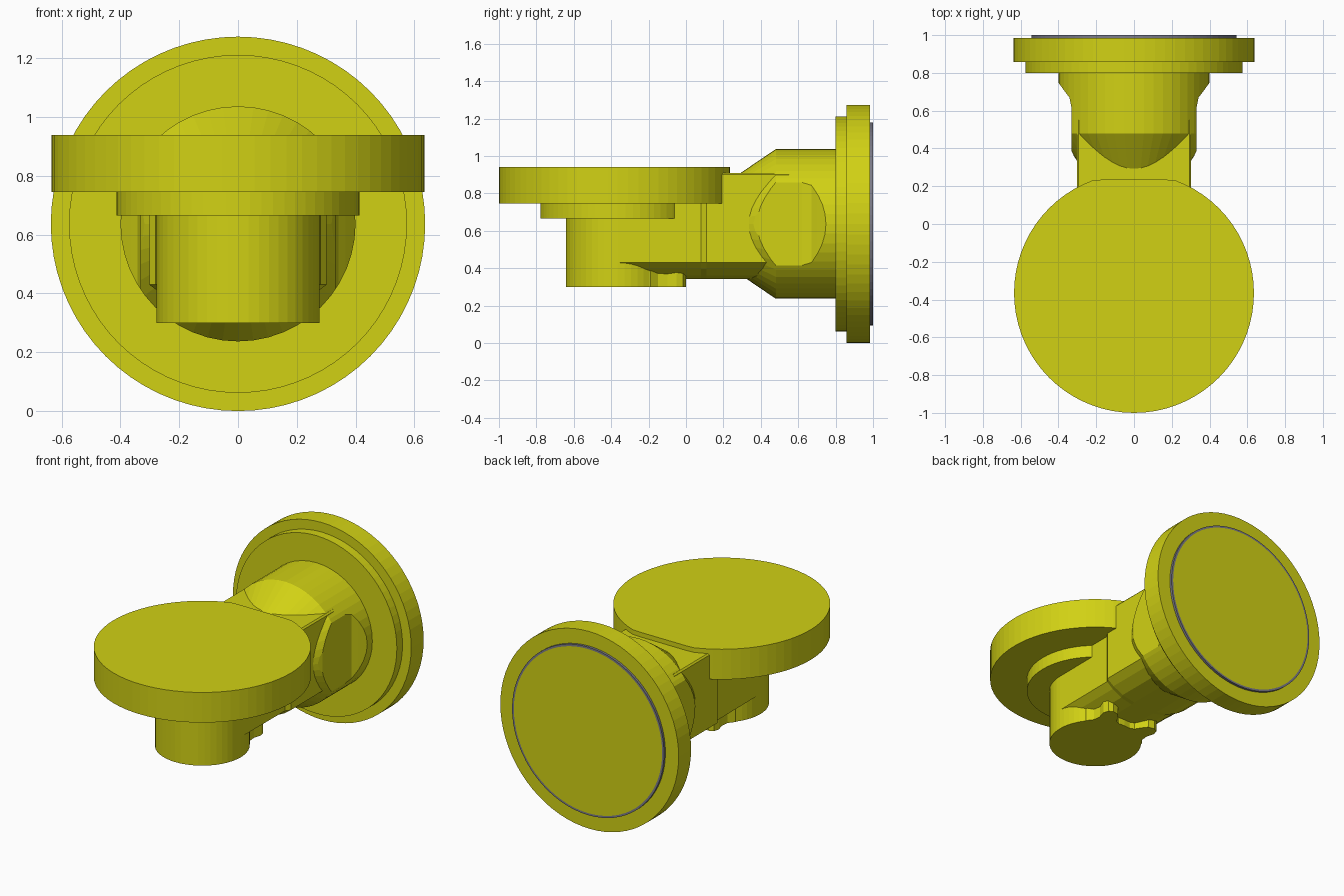
import bpy
import bmesh
import math
from mathutils import Vector

cube = bpy.data.objects.get("Cube")
if cube:
    bpy.data.objects.remove(cube, do_unlink=True)


def material(name, rgb):
    m = bpy.data.materials.new(name)
    m.use_nodes = True
    m.diffuse_color = (*rgb, 1)
    m.node_tree.nodes["Principled BSDF"].inputs["Base Color"].default_value = (*rgb, 1)
    return m


YELLOW = material("yellow", (0.64, 0.64, 0.007))
GREY = material("grey", (0.2, 0.2, 0.25))


def loft(name, rings, mats=(YELLOW,)):
    """Skin a row of equal-length point rings and cap both ends."""
    bm = bmesh.new()
    rows = [[bm.verts.new(p) for p in ring] for ring in rings]
    for a, b in zip(rows, rows[1:]):
        for i in range(len(a)):
            j = (i + 1) % len(a)
            bm.faces.new((a[i], a[j], b[j], b[i]))
    bm.faces.new(rows[0])
    bm.faces.new(rows[-1])
    bmesh.ops.recalc_face_normals(bm, faces=bm.faces)
    mesh = bpy.data.meshes.new(name)
    bm.to_mesh(mesh)
    bm.free()
    for m in mats:
        mesh.materials.append(m)
    obj = bpy.data.objects.new(name, mesh)
    bpy.context.collection.objects.link(obj)
    return obj


def circle(r, n):
    return [(r * math.cos(2 * math.pi * i / n), r * math.sin(2 * math.pi * i / n))
            for i in range(n)]


HEAD_Y = -0.365   # vertical axis of the front head
AXIS_Z = 0.637    # horizontal axis of the rear flange


def upright(name, r, z0, z1, n=64, y_max=1.0):
    return loft(name, [[(x, min(y + HEAD_Y, y_max), z) for x, y in circle(r, n)]
                       for z in (z0, z1)])


def turned(name, profile, n=64, mats=(YELLOW,)):
    """Revolve (y, radius) stations about the horizontal axis."""
    return loft(name, [[(x, y, z + AXIS_Z) for x, z in circle(r, n)]
                       for y, r in profile], mats)


def plan_prism(name, half, z0, z1):
    """Mirror a half outline in plan and extrude it upward."""
    outline = half + [(-x, y) for x, y in reversed(half) if x > 0]
    return loft(name, [[(x, y, z) for x, y in outline] for z in (z0, z1)])


# Front head: round cap with a chord at its back, collar and post
upright("head_cap", 0.635, 0.745, 0.94, 72, 0.235)
upright("head_collar", 0.413, 0.665, 0.75, 64)
upright("head_post", 0.277, 0.30, 0.67, 48)

# Twin rounded prongs under the head
prongs = [(0, -0.4), (0.22, -0.4), (0.22, -0.19), (0.19, -0.15), (0.185, -0.10),
          (0.2, -0.05), (0.19, -0.015), (0.16, 0), (0.12, -0.008), (0.095, -0.04),
          (0.07, -0.08), (0.03, -0.095), (0, -0.1)]
plan_prism("post_prongs", prongs, 0.30, 0.385)

# Connecting beam: flat top and sides, faceted round belly, slightly wider at the rear
section = [(0.97, 0.91), (1, 0.90), (1, 0.43), (0.84, 0.395), (0.6, 0.36), (0.3, 0.342)]
section += [(-x, z) for x, z in reversed(section)]
stations = [(HEAD_Y, 0.277), (0.08, 0.28), (0.11, 0.302), (0.55, 0.302)]
loft("connecting_beam", [[(x * w, y, z) for x, z in section] for y, w in stations])

# Rear barrel: tapered nose, with its sides milled flat
barrel = turned("rear_barrel", [(0.2, 0.21), (0.48, 0.4), (0.82, 0.4)], 48)
flats = [(0, 0.1), (0.3, 0.1), (0.305, 0.33), (0.332, 0.39), (0.332, 0.62), (0.342, 0.67),
         (0.365, 0.7), (0.405, 0.755), (0.45, 0.76), (0.45, 0.9), (0, 0.9)]
cutter = plan_prism("barrel_cutter", flats, 0.1, 1.2)
cutter.hide_render = True
trim = barrel.modifiers.new("side_flats", "BOOLEAN")
trim.operation = "INTERSECT"
trim.solver = "EXACT"
trim.object = cutter
bpy.context.view_layer.objects.active = barrel
bpy.ops.object.modifier_apply(modifier=trim.name)
bpy.data.objects.remove(cutter, do_unlink=True)

# Rear flange: stepped disc
turned("flange_step", [(0.80, 0.575), (0.87, 0.575)], 72)
turned("flange_disc", [(0.858, 0.637), (0.985, 0.637)], 72)

# Back pad: grey rim around a yellow face
pad = turned("back_pad", [(0.98, 0.543), (1.0, 0.543), (1.0, 0.53)], 72, (YELLOW, GREY))
for face in pad.data.polygons:
    centre = face.center - Vector((0, 0, AXIS_Z))
    face.material_index = 1 if math.hypot(centre.x, centre.z) > 0.5 else 0
